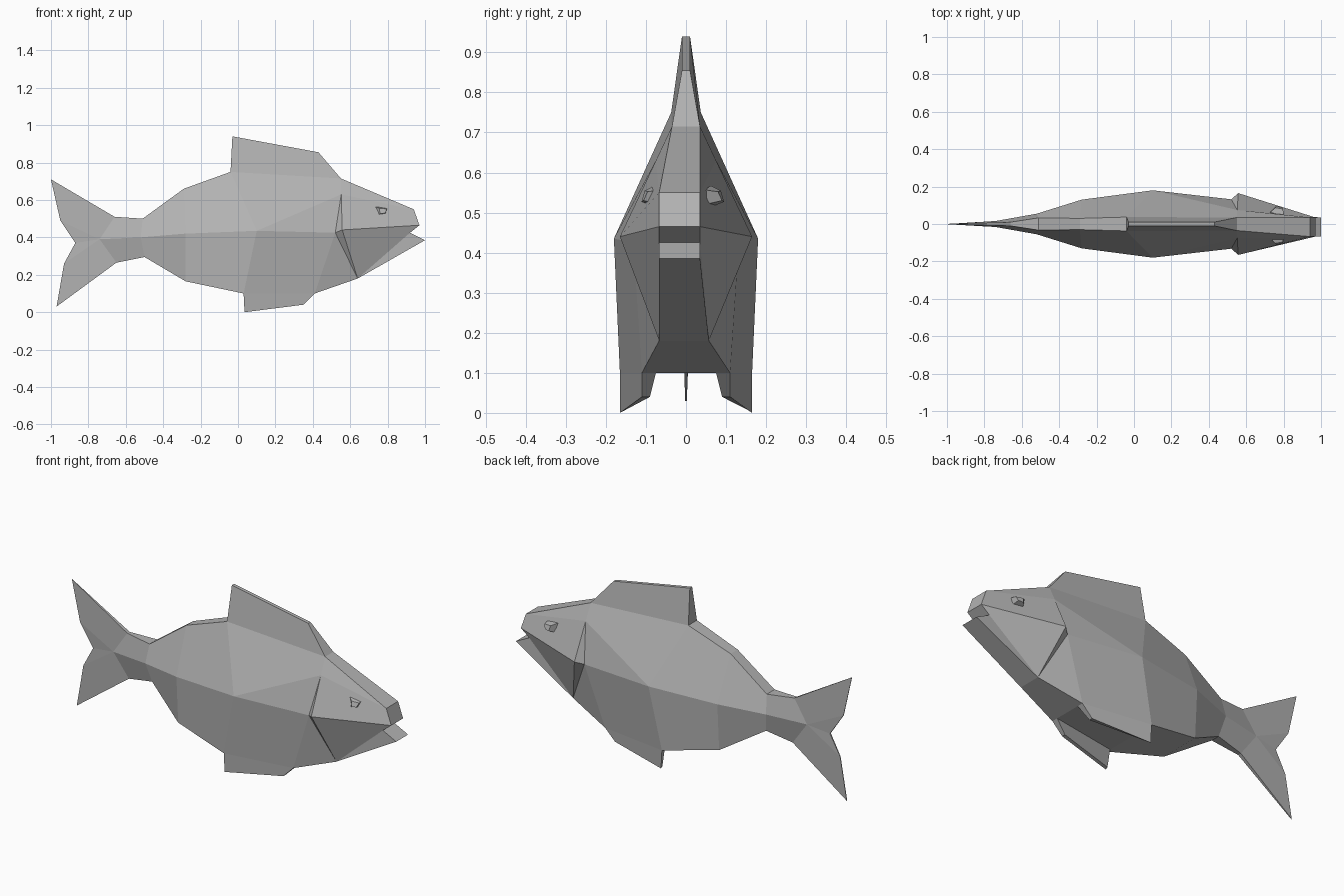
import bpy

if "Cube" in bpy.data.objects:
    bpy.data.objects.remove(bpy.data.objects["Cube"])

scale_grey = bpy.data.materials.new("scale_grey")
scale_grey.diffuse_color = (0.45, 0.45, 0.45, 1)
scale_grey.use_nodes = True
scale_grey.node_tree.nodes["Principled BSDF"].inputs["Base Color"].default_value = scale_grey.diffuse_color


def add_mesh(name, verts, faces):
    mesh = bpy.data.meshes.new(name)
    mesh.from_pydata(verts, [], faces)
    mesh.materials.append(scale_grey)
    obj = bpy.data.objects.new(name, mesh)
    bpy.context.collection.objects.link(obj)


def two_sided(name, points, sides, rims):
    """Points are (x, z, near width, optional far width). Side faces run
    counterclockwise seen from the front and are mirrored; rims bridge them."""
    keys = list(points)
    n = len(keys)
    verts = [(p[0], -p[2], p[1]) for p in points.values()]
    verts += [(p[0], p[-1], p[1]) for p in points.values()]
    faces = []
    for side in sides:
        f = [keys.index(k) for k in side.split()]
        faces += [f, [i + n for i in reversed(f)]]
    for rim in rims:
        path = [keys.index(k) for k in rim.split()]
        for a, b in zip(path, path[1:]):
            faces.append([b, a, a + n, b + n])
    add_mesh(name, verts, faces)


# Shared outline points: t = back, m = side ridge, b = belly
P = dict(
    t0=(-0.66, 0.51, 0.010), m0=(-0.74, 0.39, 0.016), b0=(-0.65, 0.265, 0.010),
    t1=(-0.51, 0.50, 0.033), m1=(-0.52, 0.40, 0.055), b1=(-0.50, 0.295, 0.025),
    t2=(-0.29, 0.66, 0.030), m2=(-0.28, 0.42, 0.13), b2=(-0.28, 0.165, 0.115),
    t3=(-0.04, 0.75, 0.037), m3=(0.10, 0.435, 0.18), b3=(0.03, 0.10, 0.165),
    t4=(0.55, 0.715, 0.035), g4=(0.552, 0.63, 0.075), m4=(0.52, 0.425, 0.132),
    b4=(0.41, 0.10, 0.11), b5=(0.64, 0.18, 0.067, 0.057),
    gill=(0.557, 0.44, 0.165),
    snout=(0.94, 0.55, 0.067, 0.035), lip=(0.97, 0.465, 0.067, 0.035),
    corner=(0.92, 0.425, 0.067, 0.035), jaw=(1.0, 0.385, 0.067, 0.035),
    d0=(-0.03, 0.94, 0.010), d1=(0.43, 0.855, 0.010),
    u=(-1.0, 0.71, 0.001), uu=(-0.95, 0.49, 0.002), fork=(-0.87, 0.37, 0.004),
    ll=(-0.93, 0.26, 0.002), l=(-0.97, 0.03, 0.002),
)


def pick(names):
    return {k: P[k] for k in names.split()}


# Body with belly and back strips
two_sided("body",
          pick("t0 m0 b0 t1 m1 b1 t2 m2 b2 t3 m3 b3 t4 g4 m4 b4 b5"),
          ["m0 m1 t1 t0", "b0 b1 m1 m0", "m1 m2 t2 t1", "b1 b2 m2 m1",
           "m2 m3 t3 t2", "b2 b3 m3 m2", "m3 m4 g4", "m3 g4 t4 t3",
           "b3 b4 m4 m3", "b4 b5 m4"],
          ["b0 b1 b2 b3 b4 b5", "t3 t2 t1 t0"])

# Head with raised gill cover and open mouth
two_sided("head", pick("t4 g4 m4 gill b5 snout lip corner jaw"),
          ["gill lip snout g4", "g4 snout t4", "b5 jaw corner",
           "b5 corner lip gill", "m4 gill g4", "m4 b5 gill"],
          ["b5 jaw corner lip snout t4"])

# Dorsal fin tapering upward
two_sided("dorsal_fin", pick("t3 t4 d0 d1"), ["t3 t4 d1 d0"], ["t4 d1 d0 t3"])

# Forked tail
two_sided("tail_fin", pick("t0 m0 b0 u uu fork ll l"),
          ["m0 t0 u uu", "uu fork m0", "fork ll m0", "ll l b0 m0"],
          ["t0 u uu fork ll l b0"])

# Paired belly fins continuing the flanks, and eyes
for side, s in (("left", 1), ("right", -1)):
    box = [(0, 1, 2, 3), (7, 6, 5, 4), (0, 4, 5, 1), (1, 5, 6, 2),
           (2, 6, 7, 3), (3, 7, 4, 0)]
    if s > 0:
        box = [f[::-1] for f in box]
    outer = [(0.03, 0.165, 0.10), (0.035, 0.165, 0.0),
             (0.35, 0.11, 0.04), (0.41, 0.11, 0.10)]
    inner = [(0.03, 0.14, 0.10), (0.035, 0.153, 0.008),
             (0.35, 0.09, 0.04), (0.41, 0.075, 0.10)]
    add_mesh(side + "_belly_fin",
             [(x, s * y, z) for x, y, z in outer + inner], box)

    out = 0.0 if s > 0 else 0.016
    face = [(0.755, 0.087, 0.555), (0.76, 0.095, 0.527),
            (0.787, 0.090, 0.53), (0.797, 0.080, 0.552)]
    base = [(0.727, 0.062, 0.567), (0.742, 0.070, 0.517),
            (0.79, 0.055, 0.522), (0.80, 0.045, 0.557)]
    add_mesh(side + "_eye",
             [(x, s * (y + out), z) for x, y, z in face + base], box)
